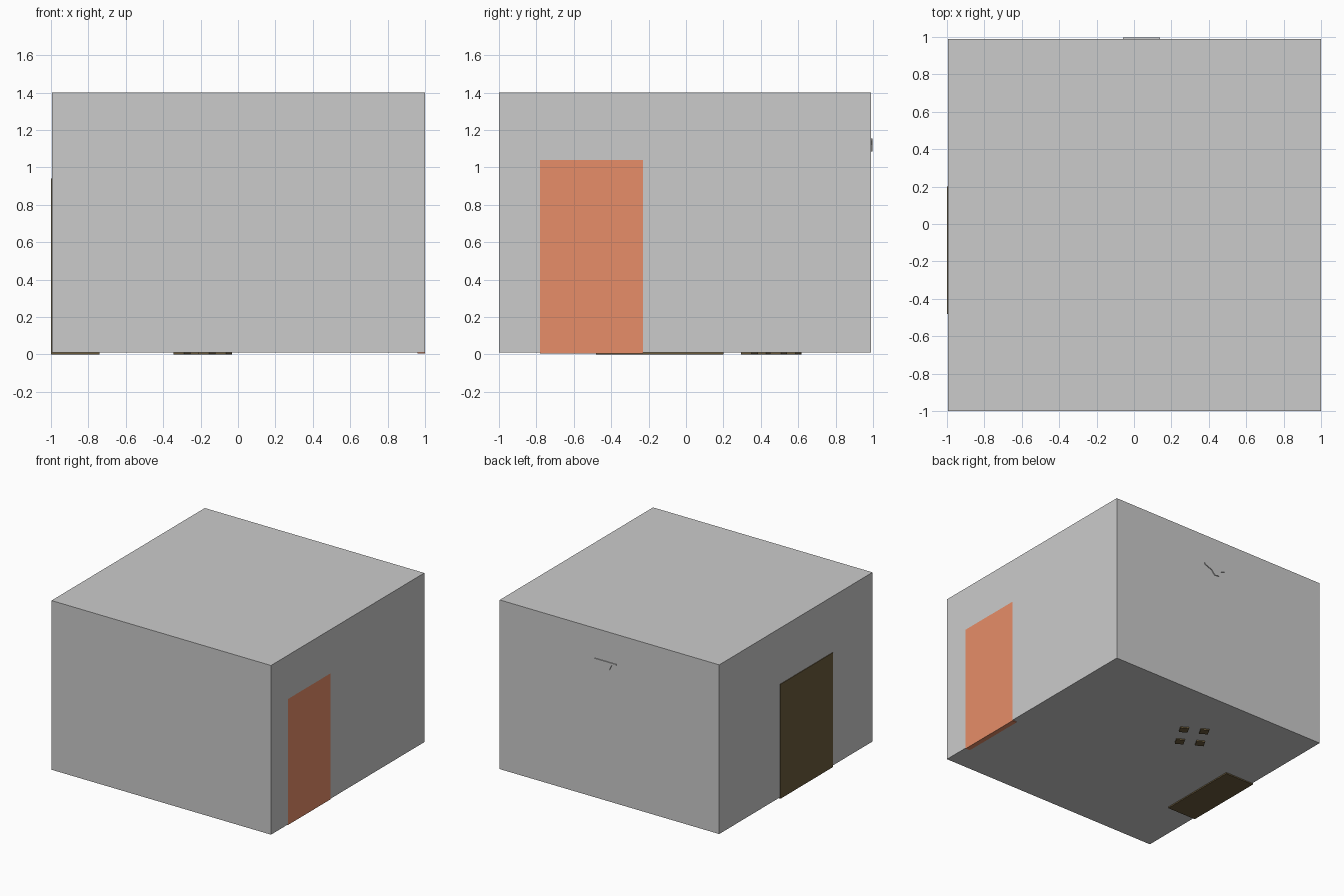
import bpy, bmesh, math
from mathutils import Matrix, Vector

if "Cube" in bpy.data.objects:
    bpy.data.objects.remove(bpy.data.objects["Cube"])


def material(name, rgb):
    m = bpy.data.materials.new(name)
    m.diffuse_color = (*rgb, 1)
    m.use_nodes = True
    m.node_tree.nodes["Principled BSDF"].inputs["Base Color"].default_value = m.diffuse_color
    return m


DOOR = material("terracotta_paint", (0.80, 0.27, 0.14))
WOOD = material("dark_wood", (0.15, 0.107, 0.046))


def finish(name, bm, mat=None, normals=True):
    if normals:
        bmesh.ops.recalc_face_normals(bm, faces=bm.faces)
    me = bpy.data.meshes.new(name)
    bm.to_mesh(me)
    bm.free()
    ob = bpy.data.objects.new(name, me)
    bpy.context.collection.objects.link(ob)
    if mat:
        me.materials.append(mat)
    return ob


def add_box(bm, lo, hi, frame=Matrix.Identity(4)):
    lo, hi = Vector(lo), Vector(hi)
    m = frame @ Matrix.Translation((lo + hi) / 2) @ Matrix.Diagonal((*(hi - lo), 1))
    bmesh.ops.create_cube(bm, size=1, matrix=m)


def box(name, lo, hi, mat=None, frame=Matrix.Identity(4)):
    bm = bmesh.new()
    add_box(bm, lo, hi, frame)
    return finish(name, bm, mat)


# Room shell: the right wall goes around the doorway
X0, X1, Y0, Y1, Z0, Z1 = -0.995, 1.0, -1.0, 0.99, 0.01, 1.4
D0, D1, DT = -0.78, -0.23, 1.04
bm = bmesh.new()


def face(*pts):
    bm.faces.new([bm.verts.new(p) for p in pts])


face((X1, Y0, Z0), (X1, D0, Z0), (X1, D0, DT), (X1, D1, DT),
     (X1, D1, Z0), (X1, Y1, Z0), (X1, Y1, Z1), (X1, Y0, Z1))
face((X0, Y0, Z0), (X0, Y0, Z1), (X0, Y1, Z1), (X0, Y1, Z0))
face((X0, Y0, Z0), (X1, Y0, Z0), (X1, Y0, Z1), (X0, Y0, Z1))
face((X0, Y1, Z0), (X0, Y1, Z1), (X1, Y1, Z1), (X1, Y1, Z0))
face((X0, Y0, Z1), (X1, Y0, Z1), (X1, Y1, Z1), (X0, Y1, Z1))
face((X0, Y0, Z0), (X0, Y1, Z0), (X1, Y1, Z0), (X1, Y0, Z0))
finish("room", bm, normals=False)

# Door: a grid of rails and stiles whose two panels step inward
bm = bmesh.new()
ys, zs = [D0, -0.73, -0.285, D1], [0.005, 0.045, 0.49, 0.56, 1.0, DT]
g = [[bm.verts.new((X1, y, z)) for y in ys] for z in zs]
panels = []
for j in range(5):
    for i in range(3):
        f = bm.faces.new((g[j][i], g[j][i + 1], g[j + 1][i + 1], g[j + 1][i]))
        if i == 1 and j in (1, 3):
            panels.append(f)
bmesh.ops.inset_individual(bm, faces=panels, thickness=0.012, depth=-0.015)
back = bmesh.ops.extrude_edge_only(bm, edges=[e for e in bm.edges if e.is_boundary])["geom"]
rim = [v for v in back if isinstance(v, bmesh.types.BMVert)]
bmesh.ops.translate(bm, verts=rim, vec=(-0.04, 0, 0))
bmesh.ops.contextual_create(bm, geom=[e for e in bm.edges if e.is_boundary])
finish("door", bm, DOOR)

# Bookcase against the left wall
bm = bmesh.new()
add_box(bm, (-1.0, -0.48, 0), (-0.97, 0.20, 0.94))
for y in (-0.48, 0.17):
    add_box(bm, (-0.97, y, 0), (-0.74, y + 0.03, 0.94))
for z in (0, 0.31, 0.61, 0.91):
    add_box(bm, (-0.97, -0.45, z), (-0.74, 0.17, z + 0.03))
finish("bookcase", bm, WOOD)

# Chair, turned on the floor
frame = Matrix.Translation((-0.188, 0.456, 0)) @ Matrix.Rotation(math.radians(-30), 4, 'Z')
for sx in (-1, 1):
    for sy in (-1, 1):
        cx, cy = sx * 0.0775, sy * 0.09
        box("chair_leg", (cx - .033, cy - .033, 0), (cx + .033, cy + .033, 0.28), WOOD, frame)
box("chair_seat", (-0.11, -0.123, 0.28), (0.11, 0.123, 0.32), WOOD, frame)
box("chair_back", (-0.11, 0.09, 0.32), (0.11, 0.123, 0.62), WOOD, frame)

# Wall bracket poking slightly through the back wall
bm = bmesh.new()
prof = [(.14, 1.155), (-.06, 1.155), (-.06, 1.145), (-.02, 1.135),
        (0, 1.09), (.04, 1.085), (.07, 1.12), (.13, 1.143)]
f = bm.faces.new([bm.verts.new((x, 0.93, z)) for x, z in prof])
ext = bmesh.ops.extrude_face_region(bm, geom=[f], use_keep_orig=True)["geom"]
bmesh.ops.translate(bm, verts=[v for v in ext if isinstance(v, bmesh.types.BMVert)], vec=(0, 0.067, 0))
finish("wall_bracket", bm)
